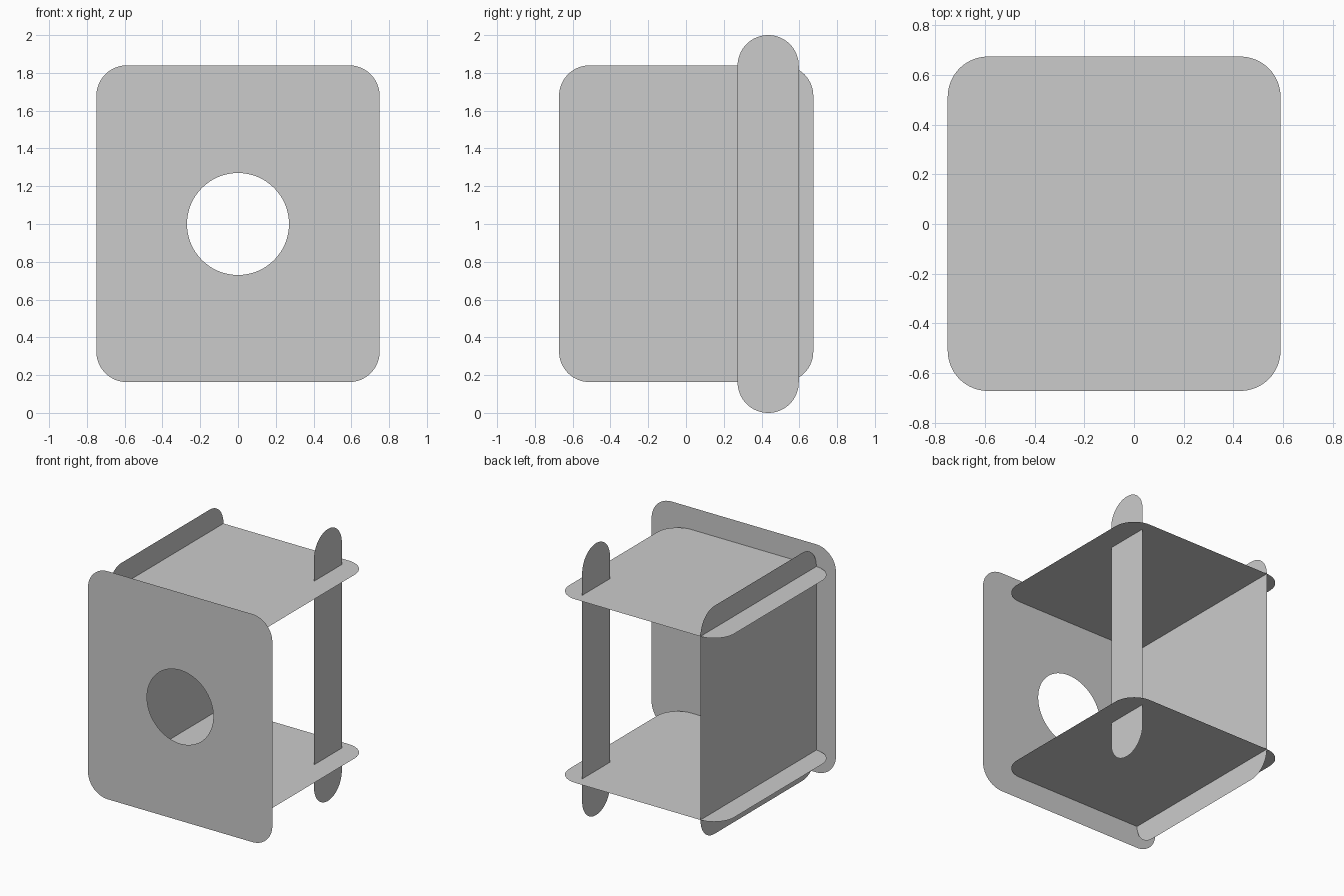
import bpy, bmesh
from math import sin, cos, pi

if "Cube" in bpy.data.objects:
    bpy.data.objects.remove(bpy.data.objects["Cube"])

SEG = 16      # segments per rounded corner
R = 0.162     # corner radius shared by every sheet


def rounded_outline(a0, a1, b0, b1, r=R):
    """Counter-clockwise rounded rectangle in 2D."""
    corners = [(a1 - r, b1 - r), (a0 + r, b1 - r), (a0 + r, b0 + r), (a1 - r, b0 + r)]
    return [(ca + r * cos((q + i / SEG) * pi / 2), cb + r * sin((q + i / SEG) * pi / 2))
            for q, (ca, cb) in enumerate(corners) for i in range(SEG + 1)]


def circle(ca, cb, r, n=64):
    return [(ca + r * cos(2 * pi * i / n), cb + r * sin(2 * pi * i / n)) for i in range(n)]


def sheet(name, place, outline, hole=None):
    """Thin flat sheet; place maps 2D outline points into 3D."""
    bm = bmesh.new()
    edges = []
    for loop in filter(None, (outline, hole)):
        vs = [bm.verts.new(place(a, b)) for a, b in loop]
        edges += [bm.edges.new((vs[i - 1], vs[i])) for i in range(len(vs))]
    bmesh.ops.remove_doubles(bm, verts=bm.verts, dist=1e-5)
    if hole:
        bmesh.ops.triangle_fill(bm, edges=bm.edges[:], use_beauty=True)
    else:
        bmesh.ops.contextual_create(bm, geom=bm.edges[:])
    bmesh.ops.recalc_face_normals(bm, faces=bm.faces)
    me = bpy.data.meshes.new(name)
    bm.to_mesh(me)
    bm.free()
    ob = bpy.data.objects.new(name, me)
    bpy.context.collection.objects.link(ob)
    return ob


# Front panel with round opening
sheet("front_panel", lambda a, b: (a, -0.672, b),
      rounded_outline(-0.75, 0.75, 0.163, 1.84), circle(0, 1, 0.27))

# Left side panel
sheet("side_panel", lambda a, b: (-0.59, a, b),
      rounded_outline(-0.672, 0.674, 0.163, 1.84))

# Bottom and top shelves
for name, z in (("bottom_shelf", 0.327), ("top_shelf", 1.677)):
    sheet(name, lambda a, b, z=z: (a, b, z),
          rounded_outline(-0.75, 0.59, -0.672, 0.674))

# Round-ended upright strip at the back right corner
sheet("corner_post", lambda a, b: (0.427, a, b),
      rounded_outline(0.273, 0.597, 0, 2))
